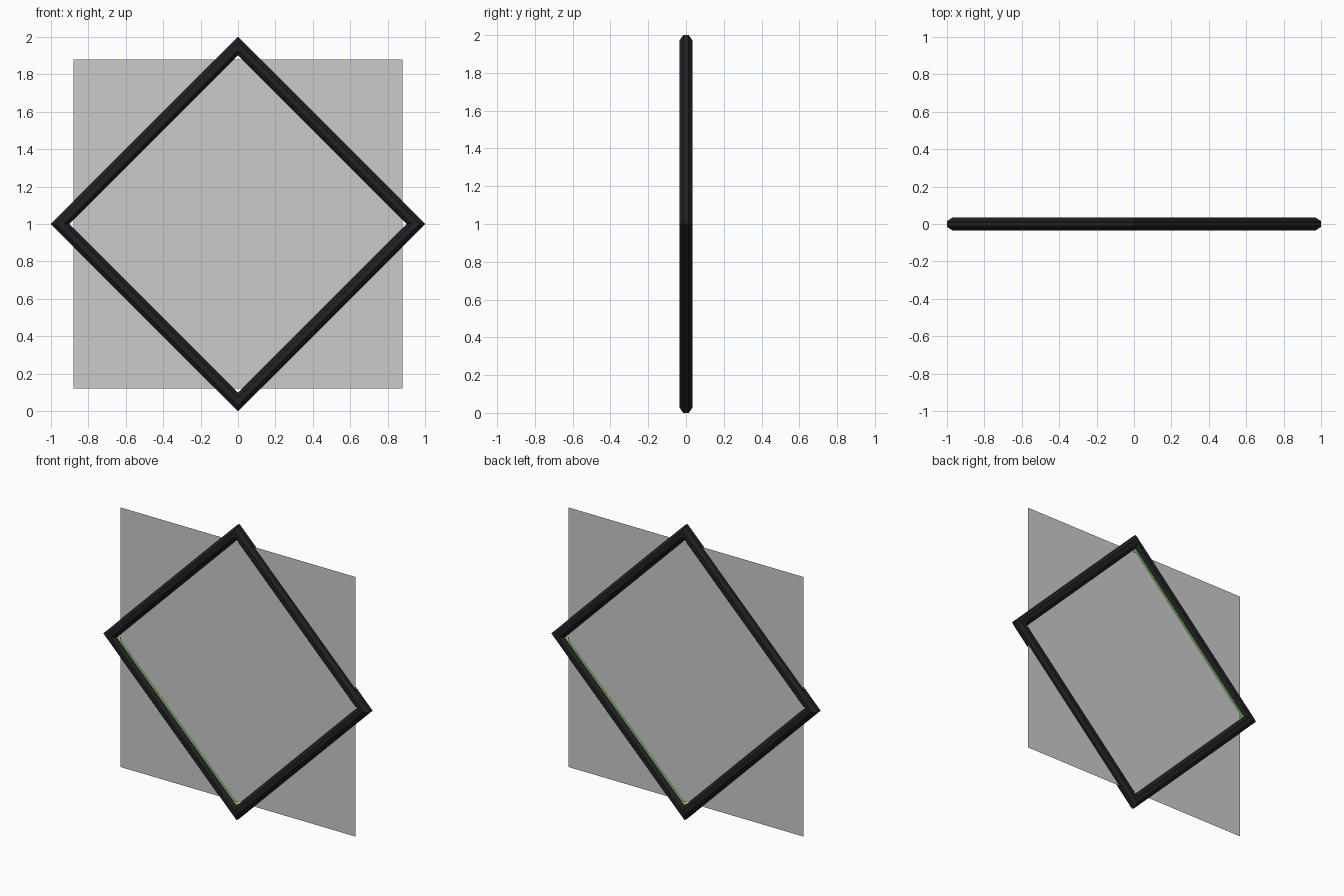
import bpy, bmesh
from math import cos, sin, pi

if "Cube" in bpy.data.objects:
    bpy.data.objects.remove(bpy.data.objects["Cube"])

R_MID = 0.9505          # centre-line distance of the frame corners
HALF = 0.035            # half width of the octagonal bar
CZ = 1.0                # height of the centre


def material(name, rgb):
    m = bpy.data.materials.new(name)
    m.diffuse_color = (*rgb, 1.0)
    m.use_nodes = True
    m.node_tree.nodes["Principled BSDF"].inputs["Base Color"].default_value = m.diffuse_color
    return m


def add_object(name, bm, mats=()):
    me = bpy.data.meshes.new(name)
    bm.to_mesh(me)
    bm.free()
    for m in mats:
        me.materials.append(m)
    ob = bpy.data.objects.new(name, me)
    bpy.context.collection.objects.link(ob)
    return ob


# Diamond frame: octagonal bar mitred at four corners, green inner face
bm = bmesh.new()
rings = []
r8 = HALF / cos(pi / 8)
for c in range(4):
    a = c * pi / 2
    ring = []
    for i in range(8):
        t = pi / 8 + i * pi / 4
        d = R_MID + r8 * cos(t) * 2 ** 0.5
        ring.append(bm.verts.new((d * cos(a), r8 * sin(t), CZ + d * sin(a))))
    rings.append(ring)
for c in range(4):
    p, q = rings[c], rings[(c + 1) % 4]
    for i in range(8):
        j = (i + 1) % 8
        f = bm.faces.new((p[i], p[j], q[j], q[i]))
        f.material_index = 1 if i == 3 else 0
bmesh.ops.recalc_face_normals(bm, faces=bm.faces)
add_object("diamond_frame", bm, (material("black", (0.015, 0.015, 0.017)),
                                 material("green", (0.25, 0.75, 0.12))))

# Thin square panel standing inside the frame
bm = bmesh.new()
s = 0.88
bm.faces.new([bm.verts.new((x * s, 0, CZ + z * s))
              for x, z in ((-1, -1), (1, -1), (1, 1), (-1, 1))])
add_object("square_panel", bm)
